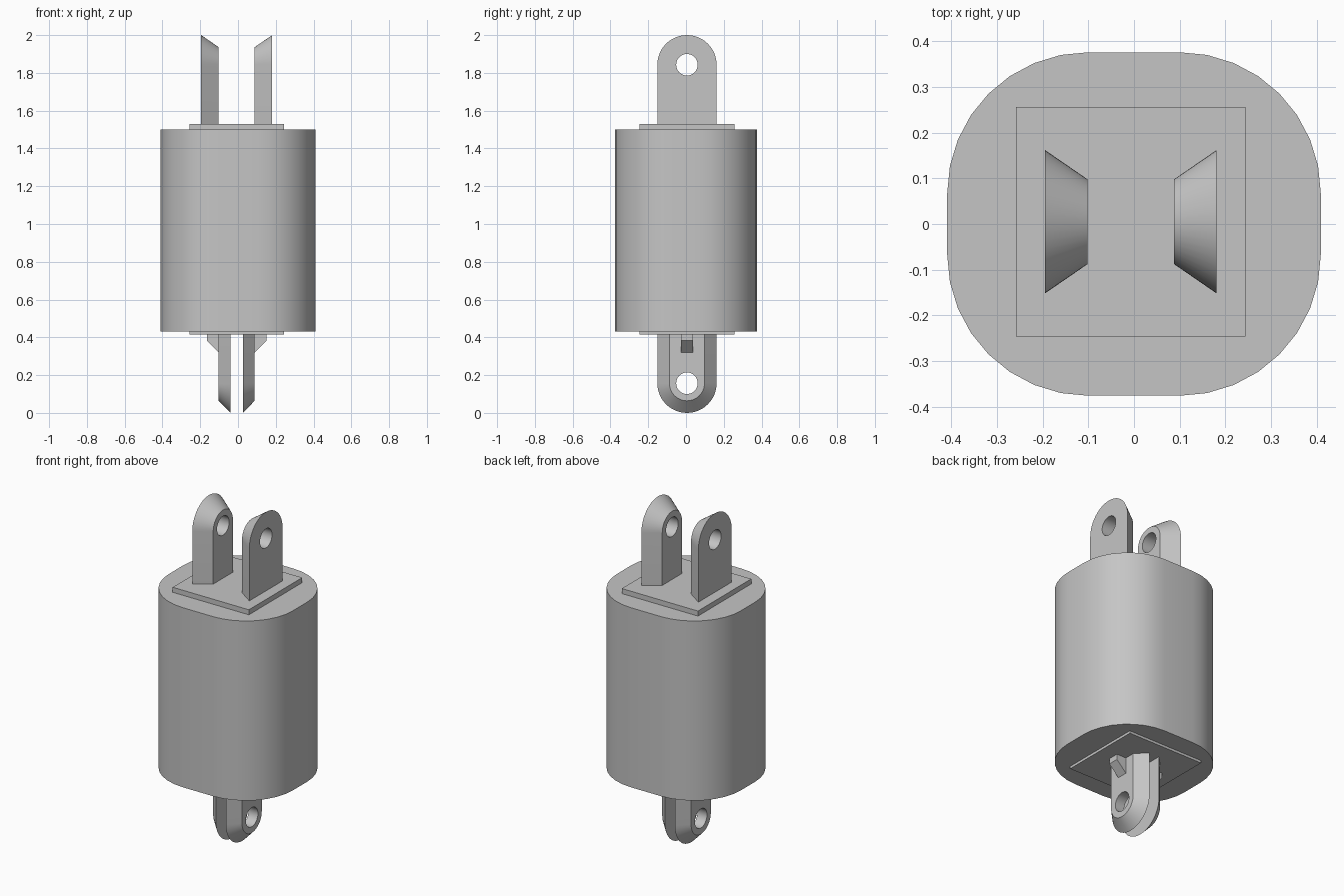
import bpy, bmesh
from math import sin, cos, pi, radians

cube = bpy.data.objects.get("Cube")
if cube:
    bpy.data.objects.remove(cube, do_unlink=True)

grey = bpy.data.materials.new("plain grey")
grey.use_nodes = True
COLOUR = (0.56, 0.56, 0.56, 1)
grey.diffuse_color = COLOUR
grey.node_tree.nodes["Principled BSDF"].inputs["Base Color"].default_value = COLOUR

CX, CY = -0.007, 0.005      # centre of the fittings
ROUND, BEVEL, HOLE = 0.157, 0.064, 0.057


def finish(name, bm):
    """Turn a bmesh into a shaded object."""
    bmesh.ops.recalc_face_normals(bm, faces=bm.faces)
    mesh = bpy.data.meshes.new(name)
    bm.to_mesh(mesh)
    bm.free()
    mesh.materials.append(grey)
    ob = bpy.data.objects.new(name, mesh)
    bpy.context.collection.objects.link(ob)
    bpy.ops.object.select_all(action='DESELECT')
    ob.select_set(True)
    bpy.context.view_layer.objects.active = ob
    bpy.ops.object.shade_smooth_by_angle(angle=radians(30))
    return ob


def loft(bm, a, b):
    """Join two matching closed loops with quads."""
    for i in range(len(a)):
        j = (i + 1) % len(a)
        bm.faces.new((a[i], a[j], b[j], b[i]))


def prism(name, low, high):
    bm = bmesh.new()
    a = [bm.verts.new(p) for p in low]
    b = [bm.verts.new(p) for p in high]
    bm.faces.new(a)
    bm.faces.new(b)
    loft(bm, a, b)
    return finish(name, bm)


def arch(x, radius, base, centre, up):
    """Tab outline: straight sides ending in a half circle."""
    pts = [(x, CY + radius, base)]
    for i in range(25):
        t = pi * i / 24
        pts.append((x, CY + radius * cos(t), centre + up * radius * sin(t)))
    pts.append((x, CY - radius, base))
    return pts


def circle(x, centre):
    return [(x, CY + HOLE * cos(2 * pi * i / 32), centre + HOLE * sin(2 * pi * i / 32))
            for i in range(32)]


def tab(name, wide_x, narrow_x, base, centre, up):
    """Bevelled tab with a round hole through it."""
    bm = bmesh.new()
    rims, holes = [], []
    for x, r in ((wide_x, ROUND), (narrow_x, ROUND - BEVEL)):
        rim = [bm.verts.new(p) for p in arch(x, r, base, centre, up)]
        hole = [bm.verts.new(p) for p in circle(x, centre)]
        edges = [bm.edges.new((ring[i - 1], ring[i]))
                 for ring in (rim, hole) for i in range(len(ring))]
        bmesh.ops.triangle_fill(bm, edges=edges, use_beauty=True, normal=(1, 0, 0))
        rims.append(rim)
        holes.append(hole)
    loft(bm, *rims)
    loft(bm, *holes)
    return finish(name, bm)


# Main body: rounded rectangle extruded upwards
outline = []
for q, (sx, sy) in enumerate(((1, 1), (-1, 1), (-1, -1), (1, -1))):
    for i in range(9):
        t = pi / 2 * (q + i / 8)
        outline.append((sx * 0.1 + 0.309 * cos(t), sy * 0.067 + 0.309 * sin(t)))
prism("body", [(x, y, 0.43) for x, y in outline], [(x, y, 1.5) for x, y in outline])

# Square mounting plates on both ends
square = [(CX + sx * 0.251, CY + sy * 0.251)
          for sx, sy in ((1, 1), (-1, 1), (-1, -1), (1, -1))]
for name, z0, z1 in (("top_plate", 1.5, 1.53), ("bottom_plate", 0.415, 0.43)):
    prism(name, [(x, y, z0) for x, y in square], [(x, y, z1) for x, y in square])

# Tabs and small braces, mirrored left and right
for side, s in (("left", 1), ("right", -1)):
    tab("upper_tab_" + side, CX + s * 0.188, CX + s * 0.095, 1.53, 2 - ROUND, 1)
    tab("lower_tab_" + side, CX + s * 0.033, CX + s * 0.095, 0.415, 0.005 + ROUND - 0.005, -1)
    profile = ((0.09, 0.415), (0.158, 0.415), (0.158, 0.383), (0.095, 0.32), (0.09, 0.32))
    prism("brace_" + side,
          [(CX + s * x, CY - 0.032, z) for x, z in profile],
          [(CX + s * x, CY + 0.032, z) for x, z in profile])
